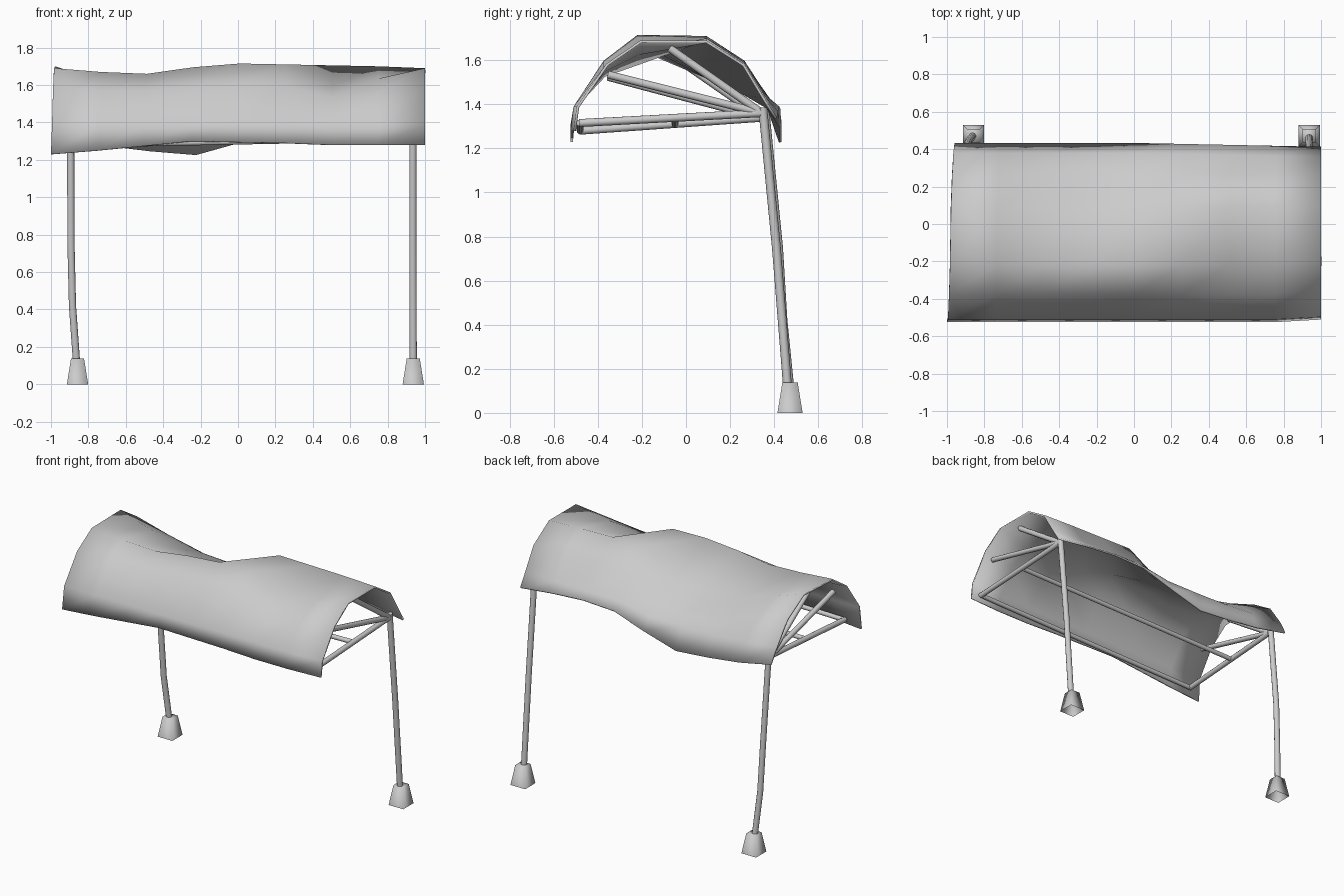
import bpy, bmesh, math
from mathutils import Vector

if "Cube" in bpy.data.objects:
    bpy.data.objects.remove(bpy.data.objects["Cube"])

grey = bpy.data.materials.new("plain grey")
grey.diffuse_color = (0.6, 0.6, 0.6, 1)
grey.use_nodes = True
grey.node_tree.nodes["Principled BSDF"].inputs["Base Color"].default_value = grey.diffuse_color


def finish(name, bm):
    me = bpy.data.meshes.new(name)
    bm.to_mesh(me)
    bm.free()
    ob = bpy.data.objects.new(name, me)
    bpy.context.collection.objects.link(ob)
    me.materials.append(grey)
    return ob


def smooth(ob, angle):
    bpy.ops.object.select_all(action='DESELECT')
    ob.select_set(True)
    bpy.context.view_layer.objects.active = ob
    bpy.ops.object.shade_smooth_by_angle(angle=math.radians(angle))


def tube(name, pts, r, sides=10):
    """Round bar swept along a few points, with capped ends."""
    pts = [Vector(p) for p in pts]
    bm = bmesh.new()
    rings = []
    for i, p in enumerate(pts):
        d = (pts[min(i + 1, len(pts) - 1)] - pts[max(i - 1, 0)]).normalized()
        side = d.cross(Vector((0.31, 0.9, 0.3))).normalized()
        up = d.cross(side)
        rings.append([bm.verts.new(p + r * (math.cos(a) * side + math.sin(a) * up))
                      for a in [2 * math.pi * k / sides for k in range(sides)]])
    for a, b in zip(rings, rings[1:]):
        for k in range(sides):
            n = (k + 1) % sides
            bm.faces.new((a[k], a[n], b[n], b[k]))
    bm.faces.new(rings[0])
    bm.faces.new(rings[-1])
    bmesh.ops.recalc_face_normals(bm, faces=bm.faces)
    smooth(finish(name, bm), 50)


# Fabric canopy: arched profile (y, z) carried along x, with sagging ridges and wavy hems
profile = [(-.525, 0), (-.51, 1.39), (-.374, 1.59), (-.22, 0), (.093, 0), (.265, 1.59), (.378, 1.43), (.433, 0)]
front_hem = [1.23, 1.25, 1.275, 1.30, 1.295, 1.29, 1.28, 1.28, 1.28]
front_ridge = [1.69, 1.67, 1.66, 1.695, 1.715, 1.71, 1.59, 1.635, 1.69]
back_ridge = [1.70, 1.62, 1.55, 1.53, 1.53, 1.71, 1.705, 1.70, 1.69]
back_hem = [1.33, 1.28, 1.25, 1.23, 1.30, 1.38, 1.39, 1.37, 1.34]
bm = bmesh.new()
grid = []
for i in range(9):
    t = i / 8
    col = []
    for j, (y, z) in enumerate(profile):
        left = -1 + 0.04 * j / 7
        x = left + (1 - left) * t
        z = {0: front_hem[i], 2: z - 0.5 * (1.7 - front_ridge[i]),
             3: front_ridge[i], 4: back_ridge[i],
             5: z - 0.8 * (1.7 - back_ridge[i]),
             6: z - 0.25 * (1.7 - back_ridge[i]), 7: back_hem[i]}.get(j, z)
        if j > 5:
            y -= 0.02 * max(0, t - 0.5) * 2
        if i == 8 and j < 4:
            y += 0.014      # the right end draws in slightly
        col.append(bm.verts.new((x, y, z)))
    grid.append(col)
for a, b in zip(grid, grid[1:]):
    for j in range(7):
        bm.faces.new((a[j], b[j], b[j + 1], a[j + 1]))
canopy = finish("canopy", bm)
cloth = canopy.modifiers.new("cloth thickness", 'SOLIDIFY')
cloth.thickness = 0.012
cloth.offset = -1
smooth(canopy, 80)

# Posts, the left one slightly bent
tube("right_post", [(.935, .348, 1.385), (.935, .41, .75), (.937, .462, .10)], .02)
tube("left_post", [(-.895, .358, 1.375), (-.893, .42, .75), (-.885, .44, .42), (-.862, .472, .10)], .02)

# Square tapered feet, open underneath
for name, x in (("left_foot", -.858), ("right_foot", .937)):
    bm = bmesh.new()
    rings = [[bm.verts.new((x + sx * h, .472 + sy * h, z))
              for sx, sy in ((-1, -1), (1, -1), (1, 1), (-1, 1))]
             for h, z in ((.057, 0), (.035, .137))]
    for k in range(4):
        n = (k + 1) % 4
        bm.faces.new((rings[0][k], rings[0][n], rings[1][n], rings[1][k]))
    bm.faces.new(rings[1])
    smooth(finish(name, bm), 95)

# Fan of struts at each end, radiating from the top of the post
for side, x, dz in (("left", -.895, -.035), ("right", .935, 0)):
    hub = (x, .345, 1.36 + dz * 0.6)
    for label, y, z in (("low", -.485, 1.315 + dz), ("middle", -.355, 1.535 + dz * .3), ("high", -.075, 1.655 + dz * .7)):
        tube(f"{side}_{label}_strut", [hub, (x, y, z)], .018)

# Long rails joining the two ends
tube("front_rail", [(-.895, -.48, 1.28), (.935, -.48, 1.315)], .016)
tube("middle_rail", [(-.895, -.05, 1.31), (.935, -.05, 1.335)], .016)
